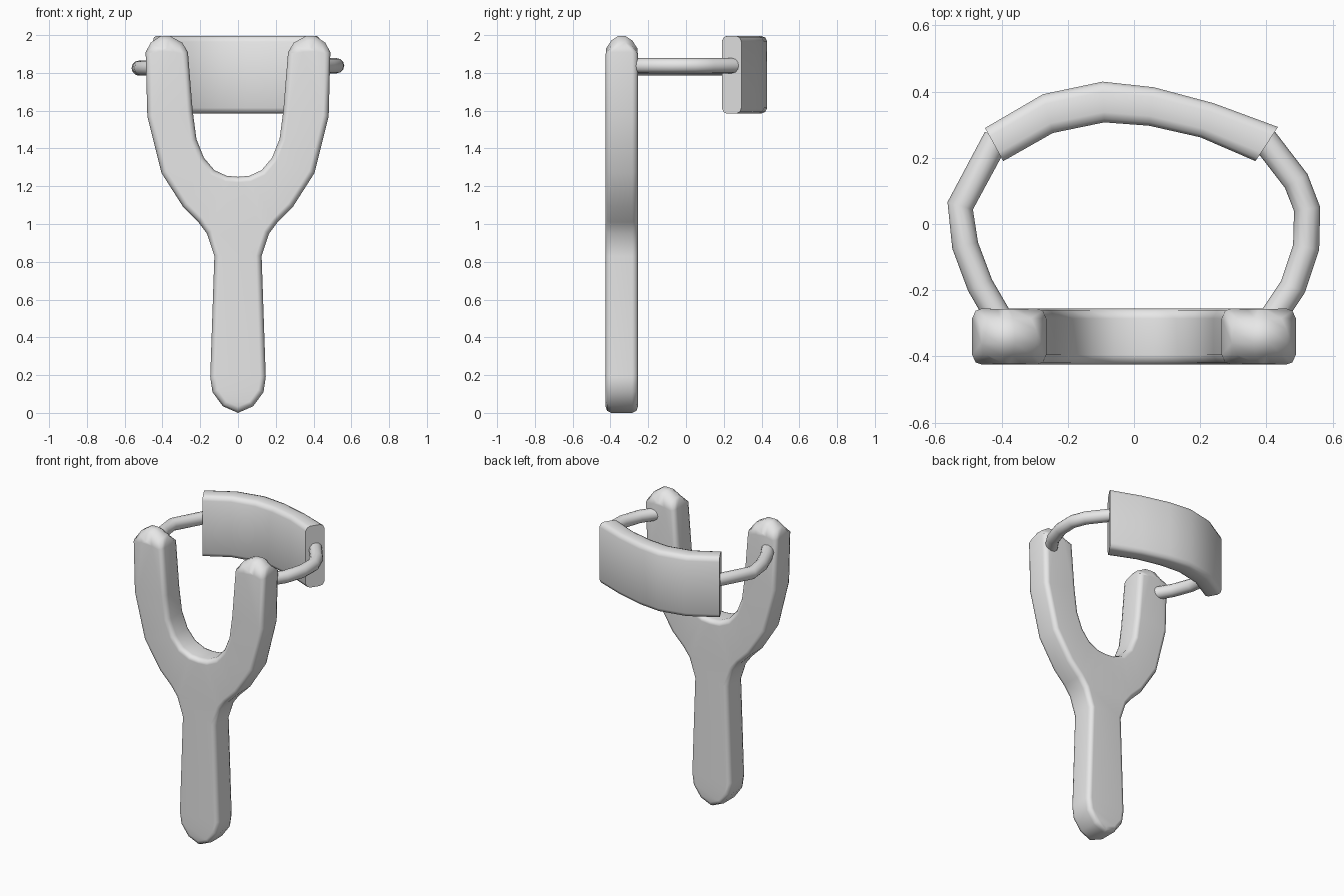
import bpy, bmesh, math
from mathutils import Vector

cube = bpy.data.objects.get("Cube")
if cube:
    bpy.data.objects.remove(cube, do_unlink=True)

GREY = (0.8, 0.8, 0.8, 1.0)
mat = bpy.data.materials.new("light_grey")
mat.use_nodes = True
mat.diffuse_color = GREY
mat.node_tree.nodes["Principled BSDF"].inputs["Base Color"].default_value = GREY


def loft(name, rings, angle, closed_caps=True):
    """Skin a list of closed point rings, cap both ends and shade smooth."""
    bm = bmesh.new()
    loops = [[bm.verts.new(p) for p in ring] for ring in rings]
    for a, b in zip(loops, loops[1:]):
        for i in range(len(a)):
            j = (i + 1) % len(a)
            bm.faces.new((a[i], a[j], b[j], b[i]))
    caps = [bm.faces.new(loops[0]), bm.faces.new(loops[-1])]
    bmesh.ops.recalc_face_normals(bm, faces=bm.faces)
    bmesh.ops.triangulate(bm, faces=caps)
    mesh = bpy.data.meshes.new(name)
    bm.to_mesh(mesh)
    bm.free()
    mesh.materials.append(mat)
    obj = bpy.data.objects.new(name, mesh)
    bpy.context.collection.objects.link(obj)
    bpy.ops.object.select_all(action="DESELECT")
    obj.select_set(True)
    bpy.context.view_layer.objects.active = obj
    bpy.ops.object.shade_smooth_by_angle(angle=math.radians(angle))
    return obj


# Forked frame: half outline (x, z) from the handle tip round to the crotch
half = [(0, 0.0), (0.08, 0.035), (0.135, 0.11), (0.147, 0.19), (0.125, 0.83),
        (0.165, 0.95), (0.21, 1.01), (0.29, 1.09), (0.405, 1.27), (0.48, 1.57),
        (0.489, 1.91), (0.462, 1.96), (0.41, 1.995), (0.36, 1.995),
        (0.295, 1.96), (0.265, 1.91), (0.24, 1.6), (0.22, 1.45), (0.18, 1.35),
        (0.125, 1.285), (0.06, 1.255), (0, 1.25)]
outline = [Vector(p) for p in half]
outline += [Vector((-x, z)) for x, z in reversed(half[1:-1])]


def inset_point(i, depth):
    """Move an outline point inward along its mitred corner direction."""
    p, a, b = outline[i], outline[i - 1], outline[(i + 1) % len(outline)]
    d1, d2 = (p - a).normalized(), (b - p).normalized()
    n1, n2 = Vector((-d1.y, d1.x)), Vector((-d2.y, d2.x))
    n = (n1 + n2).normalized()
    return p + n * depth / max(n.dot(n1), 0.6)


# (inset share, half depth on the sides, half depth on the domed fork tips)
layers = [(1.0, 0.085, 0.083), (0.35, 0.078, 0.055), (0.0, 0.055, 0.02)]
rings = []
for sign, order in ((-1, layers), (1, layers[::-1])):
    for share, side_y, tip_y in order:
        ring = []
        for i, p in enumerate(outline):
            tip = p.y > 1.95
            q = inset_point(i, share * (0.065 if tip else 0.03))
            ring.append((q.x, -0.34 + sign * (tip_y if tip else side_y), q.y))
        rings.append(ring)
frame = loft("forked_frame", rings, 50)
frame.modifiers.new("even_normals", "WEIGHTED_NORMAL").keep_sharp = True


# Elastic bands: round tubes swept along flat paths
def tube(name, path, z, radius=0.04, sides=12):
    pts = [Vector((x, y, z)) for x, y in path]
    rings = []
    for i, p in enumerate(pts):
        t = (pts[min(i + 1, len(pts) - 1)] - pts[max(i - 1, 0)]).normalized()
        side = Vector((t.y, -t.x, 0))
        angles = [math.tau * k / sides for k in range(sides)]
        rings.append([p + side * radius * math.cos(a)
                      + Vector((0, 0, radius * math.sin(a))) for a in angles])
    return loft(name, rings, 50)


tube("left_band", [(0.42, -0.28), (0.48, -0.19), (0.52, -0.07),
                   (0.523, 0.045), (0.49, 0.13), (0.39, 0.26)], 1.838)
tube("right_band", [(-0.41, -0.28), (-0.465, -0.185), (-0.51, -0.065),
                    (-0.525, 0.055), (-0.415, 0.26)], 1.825)

# Pouch: rounded section swept between its outer and inner curves
outer = [(-0.45, 0.29), (-0.275, 0.392), (-0.095, 0.43), (0.06, 0.413),
         (0.24, 0.365), (0.435, 0.293)]
inner = [(-0.395, 0.19), (-0.245, 0.275), (-0.09, 0.307), (0.045, 0.297),
         (0.2, 0.262), (0.367, 0.19)]
z0, z1 = 1.585, 1.995
section = [(0, z0 + 0.03), (0.08, z0 + 0.008), (0.25, z0), (0.75, z0),
           (0.92, z0 + 0.008), (1, z0 + 0.03), (1, z1 - 0.03), (0.92, z1 - 0.008),
           (0.75, z1), (0.25, z1), (0.08, z1 - 0.008), (0, z1 - 0.03)]
rings = []
for o, n in zip(outer, inner):
    o, n = Vector(o), Vector(n)
    rings.append([(*o.lerp(n, t), z) for t, z in section])
loft("pouch", rings, 50)
